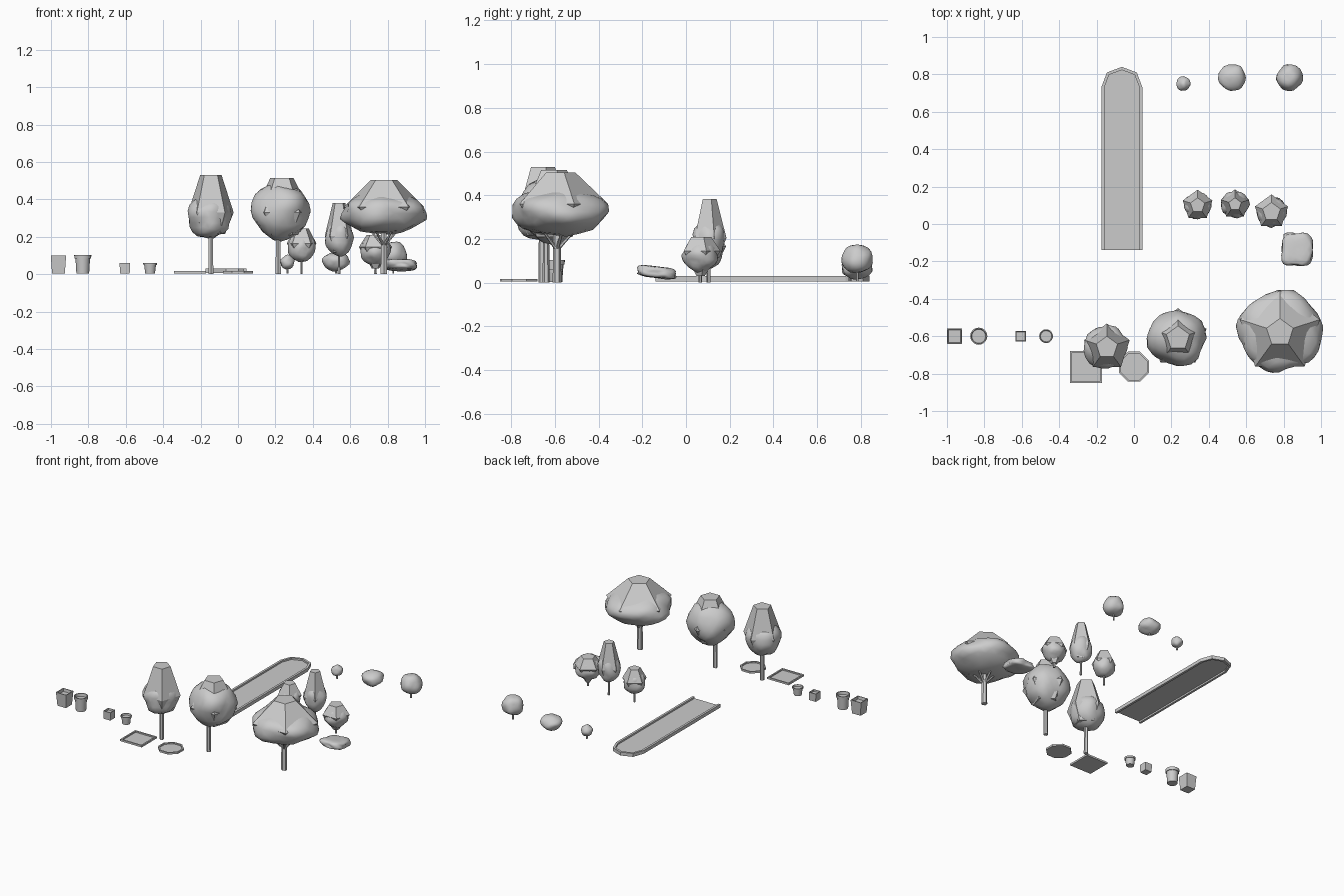
import bpy, bmesh, math
from mathutils import Vector, noise

if "Cube" in bpy.data.objects:
    bpy.data.objects.remove(bpy.data.objects["Cube"])


def finish(name, bm, smooth=False):
    bmesh.ops.recalc_face_normals(bm, faces=bm.faces)
    for f in bm.faces:
        f.smooth = smooth
    me = bpy.data.meshes.new(name)
    bm.to_mesh(me)
    bm.free()
    ob = bpy.data.objects.new(name, me)
    bpy.context.collection.objects.link(ob)
    return ob


def lathe(name, x, y, profile, n, phase=0.0, smooth=False, lump=0.0, freq=12, lean=0.0):
    """Stack of n-sided rings from (radius, z) pairs, capped, optionally lumpy."""
    bm = bmesh.new()
    rings = []
    for r, z in profile:
        rings.append([bm.verts.new((x + r * math.cos(phase + math.tau * i / n),
                                    y + r * math.sin(phase + math.tau * i / n), z))
                      for i in range(n)])
    for a, b in zip(rings, rings[1:]):
        for i in range(n):
            j = (i + 1) % n
            bm.faces.new((a[i], a[j], b[j], b[i]))
    bm.faces.new(rings[0])
    bm.faces.new(rings[-1])
    for v in bm.verts:
        v.co.y += lean * (v.co.z - profile[0][1])
        if lump:
            d = Vector((v.co.x - x, v.co.y - y, 0))
            v.co += d.normalized() * lump * noise.noise(v.co * freq)
    return finish(name, bm, smooth)


def limb(name, a, b, r0, r1, n=6):
    a, b = Vector(a), Vector(b)
    bm = bmesh.new()
    bmesh.ops.create_cone(bm, cap_ends=True, segments=n, radius1=r0, radius2=r1,
                          depth=(b - a).length)
    q = Vector((0, 0, 1)).rotation_difference(b - a)
    for v in bm.verts:
        v.co = q @ v.co + (a + b) / 2
    return finish(name, bm)


def blob(name, x, y, z, sx, sy, sz, lump=0.15, freq=1.7, tilt=0.0, power=2.0):
    """Smooth rounded foliage mass with noisy bulges."""
    bm = bmesh.new()
    bmesh.ops.create_icosphere(bm, subdivisions=3, radius=1)
    for v in bm.verts:
        d = v.co.copy()
        k = sum(abs(c) ** power for c in d) ** (-1 / power)
        k *= 1 + lump * noise.noise(d * freq + Vector((x, y, z)) * 9)
        v.co = Vector((x + d.x * k * sx, y + d.y * k * sy,
                       z + d.z * k * sz + tilt * d.y * k * sy))
    return finish(name, bm, True)


def tree(name, x, y, trunk_r, trunk_top, shell, core, tx=0, ty=0):
    # trunk, five-sided faceted crown and the lumpy foliage pushing through it
    limb(name + "_trunk", (x + tx, y + ty, 0), (x + tx, y + ty, trunk_top), trunk_r, trunk_r * 0.85)
    lathe(name + "_faceted_crown", x, y, shell, 5, math.pi / 2)
    cx, cy, cz, sx, sy, sz = core
    blob(name + "_foliage", x + cx, y + cy, cz, sx, sy, sz)


# large trees
tree("tall_tree", -0.145, -0.66, 0.015, 0.28,
     [(0.08, 0.215), (0.128, 0.33), (0.06, 0.53)], (-0.008, 0.0, 0.305, 0.115, 0.115, 0.115))
tree("round_tree", 0.235, -0.61, 0.016, 0.28,
     [(0.09, 0.21), (0.16, 0.33), (0.065, 0.515)], (-0.005, 0.0, 0.34, 0.155, 0.148, 0.155), -0.02, -0.03)
tree("broad_tree", 0.78, -0.58, 0.02, 0.25,
     [(0.11, 0.23), (0.225, 0.36), (0.075, 0.503)], (-0.005, 0.0, 0.325, 0.225, 0.215, 0.11), 0.0, -0.01)

# branches forking under the broad crown
for i in range(5):
    a = math.pi / 2 + math.tau * i / 5
    limb(f"branch_{i}", (0.78, -0.59, 0.15),
         (0.78 + 0.09 * math.cos(a), -0.59 + 0.09 * math.sin(a), 0.25), 0.009, 0.005)

# young trees
tree("young_tree_a", 0.34, 0.10, 0.007, 0.12,
     [(0.04, 0.085), (0.083, 0.165), (0.04, 0.245)], (0, 0, 0.14, 0.072, 0.072, 0.075))
tree("young_tree_b", 0.54, 0.105, 0.008, 0.15,
     [(0.045, 0.115), (0.08, 0.205), (0.035, 0.382)], (0, 0, 0.195, 0.073, 0.073, 0.098))
tree("young_tree_c", 0.735, 0.065, 0.008, 0.06,
     [(0.02, 0.03), (0.093, 0.145), (0.05, 0.21)], (0, 0, 0.125, 0.08, 0.08, 0.075))

# boxy low hedge
blob("low_hedge", 0.873, -0.135, 0.048, 0.08, 0.085, 0.026, 0.15, 2.2, -0.11, 5)

# round bushes with short stems
for name, x, y, z, r, h in (("small_bush", 0.264, 0.75, 0.064, 0.038, 0.038),
                            ("wide_bush", 0.524, 0.783, 0.068, 0.072, 0.05),
                            ("tall_bush", 0.83, 0.783, 0.108, 0.071, 0.068)):
    blob(name, x, y, z, r, r, h, 0.15, 1.4)
    limb(name + "_stem", (x, y, 0.005), (x, y, z), 0.006, 0.006)


def pot(name, x, r0, r1, h, n, lip=0.0):
    # outer wall, lip, inner wall and soil
    k = math.sqrt(2) if n == 4 else 1
    w = r1 * 0.13
    p = [(r0, 0.003)]
    if lip:
        p += [(r1 - lip * 1.4, h * 0.8), (r1 - lip * 0.3, h * 0.8)]
    p += [(r1, h), (r1 - w, h), (r1 - w * 1.5, h * 0.8)]
    ob = lathe(name, x, -0.6, [(r * k, z) for r, z in p], n, math.pi / 4 if n == 4 else 0)
    if n > 4:
        for f in ob.data.polygons:
            f.use_smooth = len(f.vertices) == 4 and abs(f.normal.z) < 0.5


pot("large_square_pot", -0.96, 0.034, 0.041, 0.1, 4)
pot("large_round_pot", -0.83, 0.034, 0.046, 0.104, 20, 0.005)
pot("small_square_pot", -0.605, 0.026, 0.028, 0.06, 4)
pot("small_round_pot", -0.47, 0.026, 0.037, 0.06, 20, 0.004)


# shallow planting beds with raised edging
def bed(name, x, y, r, n):
    k = 1 / math.cos(math.pi / n)
    p = [(r, 0.005), (r, 0.018), (r - 0.01, 0.018), (r - 0.01, 0.009)]
    lathe(name, x, y, [(a * k, z) for a, z in p], n, math.pi / n)


bed("square_bed", -0.257, -0.765, 0.086, 4)
bed("octagon_bed", 0.0, -0.763, 0.08, 8)

# long bed: kerb strip around sides and rounded end, open at the front
cx = -0.065
half = [(0.11, -0.14), (0.11, 0.73), (0.08, 0.81), (0.0, 0.84)]
inner = [(0.094, -0.14), (0.094, 0.73), (0.068, 0.798), (0.0, 0.823)]


def mirrored(pts):
    return [(cx + x, y) for x, y in pts] + [(cx - x, y) for x, y in reversed(pts[:-1])]


out, inn = mirrored(half), mirrored(inner)
bm = bmesh.new()
sections = [[bm.verts.new((*p, z)) for p, z in ((o, 0.006), (o, 0.03), (i, 0.03), (i, 0.006))]
            for o, i in zip(out, inn)]
for a, b in zip(sections, sections[1:]):
    for i in range(4):
        j = (i + 1) % 4
        bm.faces.new((a[i], a[j], b[j], b[i]))
bm.faces.new(sections[0])
bm.faces.new(sections[-1])
finish("long_bed_kerb", bm)

bm = bmesh.new()
bm.faces.new([bm.verts.new((*p, 0.018)) for p in inn])
finish("long_bed_floor", bm)
